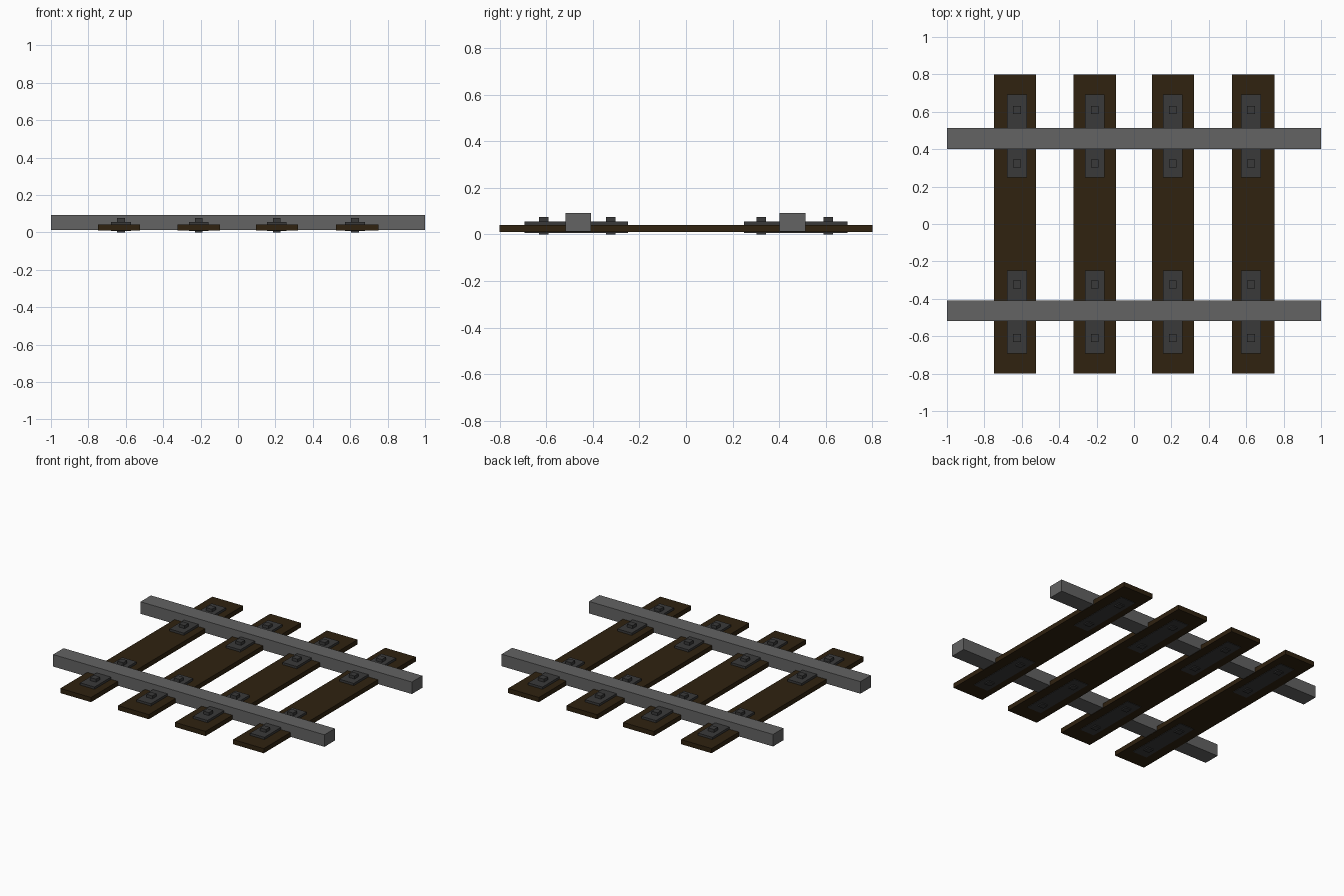
import bpy, bmesh
from mathutils import Matrix, Vector

if "Cube" in bpy.data.objects:
    bpy.data.objects.remove(bpy.data.objects["Cube"])


def material(name, rgb):
    m = bpy.data.materials.new(name)
    m.diffuse_color = (*rgb, 1)
    m.use_nodes = True
    m.node_tree.nodes["Principled BSDF"].inputs["Base Color"].default_value = m.diffuse_color
    return m


wood = material("dark_wood", (0.029, 0.016, 0.005))
steel = material("rail_steel", (0.125, 0.125, 0.125))
iron = material("dark_iron", (0.042, 0.042, 0.042))


def box(name, x, y, z, mat):
    """Box from (min, max) ranges on each axis."""
    lo, hi = Vector((x[0], y[0], z[0])), Vector((x[1], y[1], z[1]))
    bm = bmesh.new()
    bmesh.ops.create_cube(bm, size=1, matrix=Matrix.Translation((lo + hi) / 2)
                          @ Matrix.Diagonal((*(hi - lo), 1)))
    me = bpy.data.meshes.new(name)
    bm.to_mesh(me)
    bm.free()
    me.materials.append(mat)
    ob = bpy.data.objects.new(name, me)
    bpy.context.collection.objects.link(ob)
    return ob


def around(c, w):
    return (c - w / 2, c + w / 2)


# Two long rails
for side, cy in (("front", -0.463), ("back", 0.457)):
    box(f"{side}_rail", (-1, 1), around(cy, 0.11), (0.012, 0.092), steel)

# Four sleepers, each with two base plates and four square bolts
for i, (sx, px) in enumerate(((-0.636, -0.626), (-0.21, -0.21),
                              (0.208, 0.207), (0.637, 0.626)), 1):
    box(f"sleeper_{i}", around(sx, 0.226), (-0.8, 0.8), (0.01, 0.041), wood)
    for side, s in (("front", -1), ("back", 1)):
        box(f"{side}_plate_{i}", around(px, 0.106), around(s * 0.47, 0.444),
            (0.007, 0.056), iron)
        for place, by in (("inner", 0.323), ("outer", 0.61)):
            box(f"{side}_{place}_bolt_{i}", around(px, 0.042),
                around(s * by, 0.042), (0, 0.076), iron)
